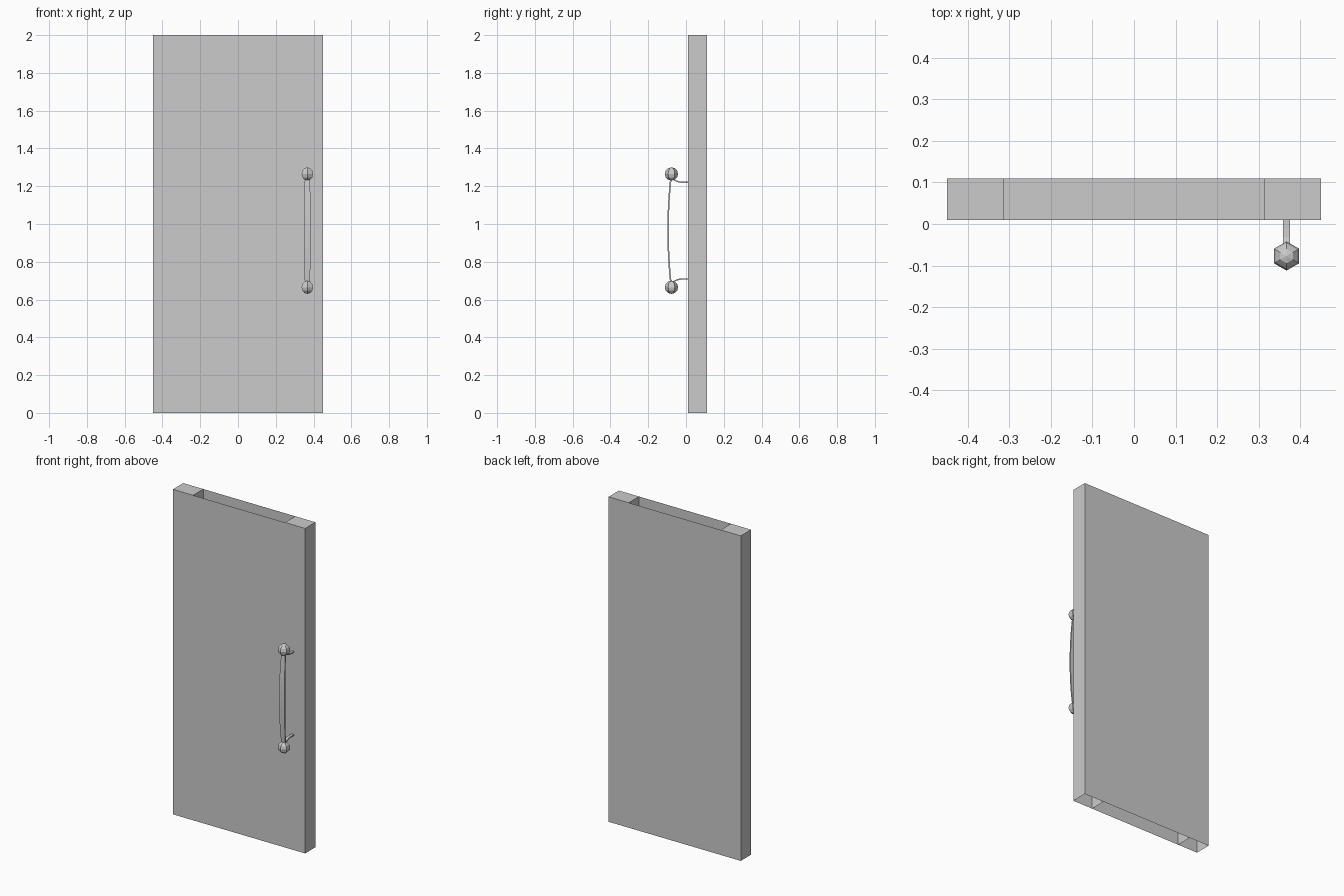
import bpy, bmesh
from mathutils import Vector

if "Cube" in bpy.data.objects:
    bpy.data.objects.remove(bpy.data.objects["Cube"])

HX, HY, HZ = 0.367, -0.077, 0.965   # handle centre


def make(name, bm):
    bmesh.ops.recalc_face_normals(bm, faces=bm.faces)
    me = bpy.data.meshes.new(name)
    bm.to_mesh(me)
    bm.free()
    ob = bpy.data.objects.new(name, me)
    bpy.context.collection.objects.link(ob)
    return ob


def panel(name, *corners):
    bm = bmesh.new()
    bm.faces.new([bm.verts.new(c) for c in corners])
    return make(name, bm)


def strip(name, path, thick):
    """Loft a flat bar along (y, z, width) points."""
    bm = bmesh.new()
    rings = []
    for i, (y, z, w) in enumerate(path):
        a, b = path[max(i - 1, 0)], path[min(i + 1, len(path) - 1)]
        t = Vector((0, b[0] - a[0], b[1] - a[1])).normalized()
        n = Vector((0, -t.z, t.y)) * thick / 2
        p, s = Vector((HX, y, z)), Vector((w / 2, 0, 0))
        rings.append([bm.verts.new(v) for v in (p - s - n, p + s - n, p + s + n, p - s + n)])
    for r, q in zip(rings, rings[1:]):
        for k in range(4):
            j = (k + 1) % 4
            bm.faces.new((r[k], r[j], q[j], q[k]))
    bm.faces.new(rings[0])
    bm.faces.new(rings[-1])
    return make(name, bm)


# Hollow door: outer skins, inner stile walls, stile caps; open underneath
W, S, F, B, H = 0.45, 0.313, 0.01, 0.11, 2.0
bm = bmesh.new()
bmesh.ops.create_cube(bm, size=1)
for v in bm.verts:
    v.co = (v.co.x * 2 * W, (F + B) / 2 + v.co.y * (B - F), (v.co.z + 0.5) * H)
bmesh.ops.delete(bm, geom=[f for f in bm.faces if abs(f.normal.z) > 0.5], context='FACES_ONLY')
make("door_skin", bm)
for side, sx in (("left", -1), ("right", 1)):
    a, b = sx * S, sx * W
    panel("stile_wall_" + side, (a, F, 0), (a, B, 0), (a, B, H), (a, F, H))
    panel("stile_cap_" + side, (min(a, b), F, H), (max(a, b), F, H),
          (max(a, b), B, H), (min(a, b), B, H))
# Cross piece inside the open core
panel("core_divider", (-S, F, H / 2), (S, F, H / 2), (S, B, H / 2), (-S, B, H / 2))

# Bowed grip
grip = []
for i in range(13):
    u = i / 6 - 1
    bow = 1 - u * u
    grip.append((-0.080 - 0.015 * bow, HZ + 0.28 * u, 0.026 + 0.011 * bow))
strip("handle_grip", grip, 0.008)

# Knobs and curved arms at both ends
for side, s in (("bottom", -1), ("top", 1)):
    bm = bmesh.new()
    bmesh.ops.create_uvsphere(bm, u_segments=6, v_segments=6, radius=0.035)
    bmesh.ops.translate(bm, verts=bm.verts, vec=(HX, HY, HZ + s * 0.3))
    make("handle_knob_" + side, bm)
    arm = [(-0.078, 0.278), (-0.064, 0.269), (-0.048, 0.261),
           (-0.032, 0.257), (-0.012, 0.256), (0.012, 0.256)]
    strip("handle_arm_" + side, [(y, HZ + s * z, 0.016) for y, z in arm], 0.007)
